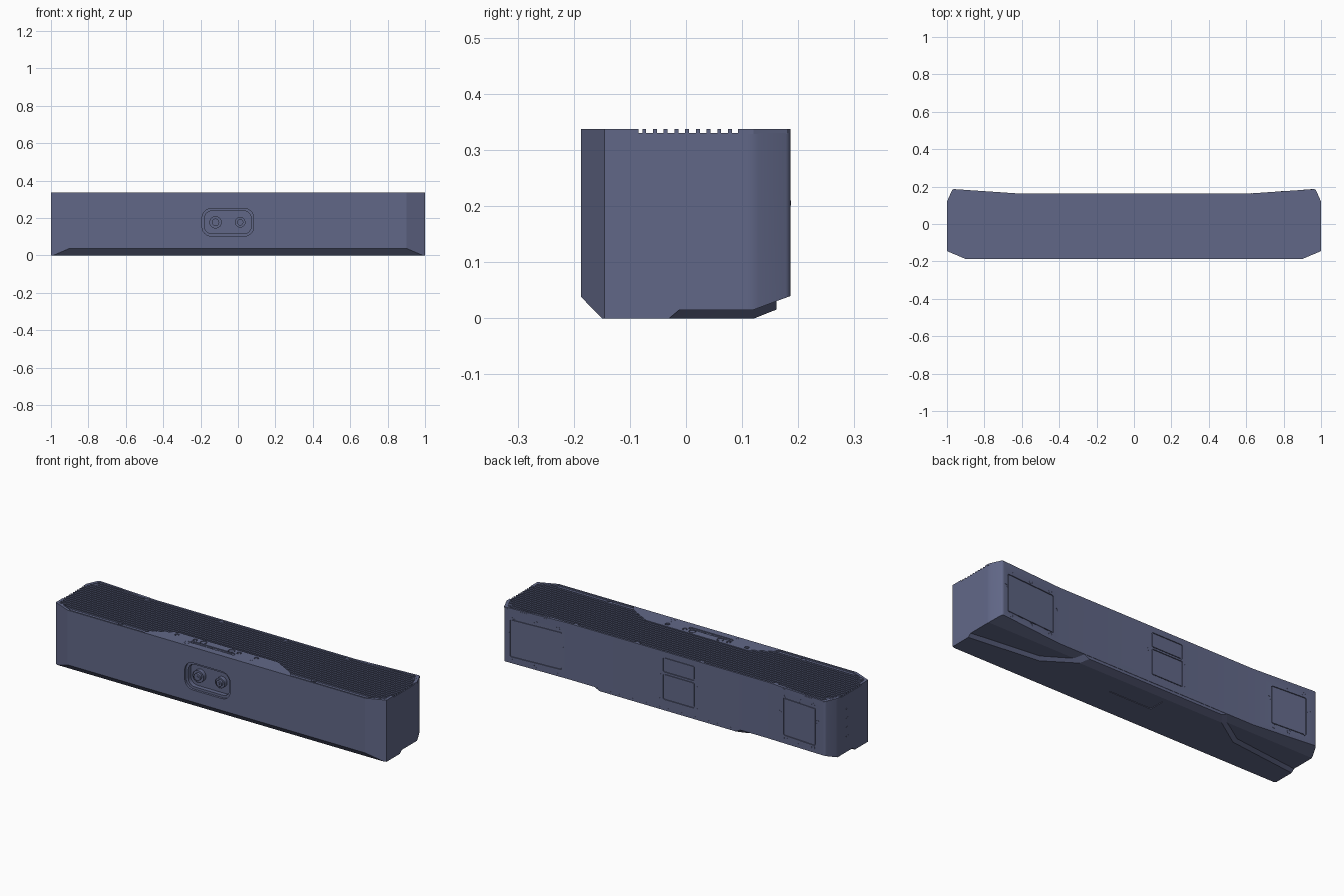
import bpy, bmesh, math
from mathutils import Matrix, Vector

if "Cube" in bpy.data.objects:
    bpy.data.objects.remove(bpy.data.objects["Cube"])

TOP, DECK = 0.337, 0.330
PAINT = bpy.data.materials.new('dark_blue_grey')
PAINT.diffuse_color = (0.12, 0.137, 0.245, 1)
PAINT.use_nodes = True
PAINT.node_tree.nodes["Principled BSDF"].inputs["Base Color"].default_value = PAINT.diffuse_color


def sym(half):
    return half + [(-x, y) for x, y in reversed(half)]


def circle(r, n=20):
    return [(r * math.cos(2 * math.pi * i / n), r * math.sin(2 * math.pi * i / n)) for i in range(n)]


def rounded(w, h, r, n=6):
    pts = []
    for q, (sx, sy) in enumerate([(1, 1), (-1, 1), (-1, -1), (1, -1)]):
        for i in range(n + 1):
            a = math.pi / 2 * (q + i / n)
            pts.append((sx * (w / 2 - r) + r * math.cos(a), sy * (h / 2 - r) + r * math.sin(a)))
    return pts


def front(x, z, y=-0.187):
    return Matrix.Translation((x, y, z)) @ Matrix.Rotation(math.pi / 2, 4, 'X')


def back(x, z):
    y = 0.162 + 0.0676 * max(0, abs(x) - 0.6)
    tilt = math.atan(0.0676) * (0 if abs(x) < 0.6 else math.copysign(1, x))
    return (Matrix.Translation((x, y, z)) @ Matrix.Rotation(math.pi + tilt, 4, 'Z')
            @ Matrix.Rotation(math.pi / 2, 4, 'X'))


def top(x, y):
    return Matrix.Translation((x, y, TOP))


def prism(name, pts, lo, hi, mat=Matrix(), upper=None, planes=(), round_back=0, dimple=0):
    """Loft an outline from lo to hi, with optional plane cuts and a sunk top."""
    bm = bmesh.new()
    a = [bm.verts.new((x, y, lo)) for x, y in pts]
    b = [bm.verts.new((x, y, hi)) for x, y in (upper or pts)]
    n = len(pts)
    bm.faces.new(a[::-1])
    cap = bm.faces.new(b)
    for i in range(n):
        bm.faces.new((a[i], a[(i + 1) % n], b[(i + 1) % n], b[i]))
    if dimple:
        bmesh.ops.inset_region(bm, faces=[cap], thickness=dimple)
        ext = bmesh.ops.extrude_face_region(bm, geom=[cap])['geom']
        vs = [v for v in ext if isinstance(v, bmesh.types.BMVert)]
        bmesh.ops.translate(bm, verts=vs, vec=(0, 0, -0.6 * dimple))
        if cap.is_valid:
            bmesh.ops.delete(bm, geom=[cap], context='FACES_ONLY')
    if round_back:
        es = [e for e in bm.edges if all(v.co.y > 0.1 and abs(v.co.x) > 0.9 for v in e.verts)
              and abs(e.verts[0].co.z - e.verts[1].co.z) > 0.1]
        bmesh.ops.bevel(bm, geom=es, offset=round_back, segments=4, profile=0.5, affect='EDGES')
    for co, no in planes:
        bmesh.ops.bisect_plane(bm, geom=bm.verts[:] + bm.edges[:] + bm.faces[:],
                               plane_co=co, plane_no=no, clear_outer=True)
        bmesh.ops.holes_fill(bm, edges=[e for e in bm.edges if e.is_boundary], sides=0)
    bmesh.ops.recalc_face_normals(bm, faces=bm.faces[:])
    bm.transform(mat)
    me = bpy.data.meshes.new(name)
    bm.to_mesh(me)
    bm.free()
    me.materials.append(PAINT)
    ob = bpy.data.objects.new(name, me)
    bpy.context.collection.objects.link(ob)
    return ob


def carve(ob, cutters):
    for c in cutters:
        c.hide_render = True
        m = ob.modifiers.new('cut', 'BOOLEAN')
        m.operation, m.solver, m.object = 'DIFFERENCE', 'EXACT', c
    bpy.context.view_layer.update()
    me = bpy.data.meshes.new_from_object(ob.evaluated_get(bpy.context.evaluated_depsgraph_get()))
    ob.modifiers.clear()
    ob.data = me
    for c in cutters:
        bpy.data.objects.remove(c)


# main cabinet with chamfered lower edges
front_cut = ((0, -0.15, 0), Vector((0, -0.038, -0.037)))
outline = sym([(0.9, -0.187), (1, -0.145), (1, 0.12), (0.97, 0.187), (0.6, 0.162)])
body = prism('cabinet', outline, 0.015, DECK, round_back=0.01,
             planes=[front_cut, ((0, 0.12, 0.015), Vector((0, 0.025, -0.067)))])

# raised base that narrows towards the back
foot = prism('base', sym([(0.9, -0.187), (1, -0.145), (1, -0.03), (0.6, 0.015), (0.38, 0.161)]), 0, 0.03,
             upper=sym([(0.9, -0.187), (1, -0.145), (1, 0.006), (0.62, 0.05), (0.44, 0.161)]),
             planes=[front_cut, ((0, 0.122, 0), Vector((0, 0.015, -0.038)))])
label = Matrix.Translation((0.03, 0.05, 0))
carve(foot, [prism('cutter', rounded(0.26, 0.09, 0.006), -0.01, 0.003, label)])

# connector recess and rear panel recesses
PANELS = [(0.785, 0.175, 0.30, 0.205), (-0.07, 0.145, 0.19, 0.14), (-0.07, 0.265, 0.19, 0.08),
          (-0.81, 0.18, 0.205, 0.205)]
cutters = [prism('cutter', rounded(0.276, 0.148, 0.05), -0.012, 0.02, front(-0.054, 0.177)),
           prism('cutter', rounded(0.25, 0.122, 0.04), -0.036, 0.02, front(-0.054, 0.177))]
for x, z, w, h in PANELS:
    cutters.append(prism('cutter', rounded(w, h, 0.008), -0.005, 0.02, back(x, z)))
carve(body, cutters)
for x, z, w, h in PANELS:
    prism('rear_panel', rounded(w - 0.008, h - 0.008, 0.006), -0.007, -0.001, back(x, z))

# rear screws
for x, z, w, h in (PANELS[0], PANELS[3]):
    for dx, dz in [(-1, 0.15), (1, 0.15), (-0.85, 0.57), (0.85, 0.57), (0, 0.57),
                   (-0.85, -0.57), (0.85, -0.57), (0, -0.57)]:
        off = w / 2 + 0.014 if abs(dx) == 1 else w / 2
        prism('rear_screw', circle(0.010, 16), -0.004, 0.0005, back(x + dx * off, z + dz * h), dimple=0.004)
for x in (-0.185, 0.045):
    for z in (0.085, 0.205):
        prism('rear_screw', circle(0.008, 16), -0.004, 0.0005, back(x, z), dimple=0.003)

# two connectors in the front recess
for x, r in ((-0.12, 0.033), (0.012, 0.028)):
    prism('connector_collar', circle(r, 32), -0.04, -0.014, front(x, 0.177), dimple=0.007)
    prism('connector_barrel', circle(r * 0.6, 24), -0.04, -0.004, front(x, 0.177), dimple=0.004)
    prism('connector_pin', circle(r * 0.2, 12), -0.04, -0.003, front(x, 0.177))
for x in (-0.075, -0.055, -0.035):
    prism('indicator', circle(0.004, 10), -0.003, 0.0005, front(x, 0.07))

# small vents on the left end
for i in range(4):
    m = Matrix.Translation((-1, 0.03, 0.1 + 0.05 * i)) @ Matrix.Rotation(-math.pi / 2, 4, 'Y')
    prism('end_vent', rounded(0.006, 0.03, 0.003), -0.003, 0.0005, m)

# control panel on top
panel = prism('control_panel', [(-0.45, -0.187), (0.45, -0.187), (0.42, -0.15), (0.30, -0.086),
                                (-0.30, -0.086), (-0.42, -0.15)], DECK - 0.002, TOP)
BUTTONS = [(-0.29, 0.009), (-0.18, 0.009), (-0.13, 0.015), (0.04, 0.015), (0.085, 0.009), (0.19, 0.009)]
cuts = [prism('cutter', rounded(0.265, 0.02, 0.009), -0.006, 0.01, top(-0.055, -0.138))]
cuts += [prism('cutter', circle(r + 0.003), -0.005, 0.01, top(x, -0.112)) for x, r in BUTTONS]
carve(panel, cuts)
for x, r in BUTTONS:
    prism('button', circle(r), -0.008, 0, top(x, -0.112), dimple=0.003)
for x, w in ((-0.115, 0.11), (0.02, 0.08)):
    prism('slider', rounded(w, 0.010, 0.004), -0.008, -0.001, top(x, -0.138))


# top grille slats, clipped to the outline and the control panel
def reach(y):
    if y < -0.145:
        return 0.9 + 0.1 * (y - 0.004 + 0.187) / 0.042
    return 1 - 0.45 * max(0, y + 0.004 - 0.12) - 0.002


for k in range(-8, 9):
    y = 0.002 + 0.0191 * k
    x1 = reach(y)
    x0 = 0.29 + 1.9 * (-0.083 - y)
    spans = [(x0, x1), (-x1, -x0)] if y < -0.085 else [(-x1, x1)]
    for a, b in spans:
        prism('grille_slat', [(a, y - 0.0035), (b, y - 0.0035), (b, y + 0.0035), (a, y + 0.0035)],
              DECK - 0.002, TOP)

# grille rim along front, back and corners
for s in (-1, 1):
    for name, pts in [
            ('front_rim', [(0.45, -0.187), (0.9, -0.187), (0.92, -0.178), (0.45, -0.178)]),
            ('front_corner_rim', [(0.9, -0.187), (1, -0.145), (1, -0.085), (0.985, -0.085),
                                  (0.985, -0.137), (0.895, -0.174)]),
            ('back_corner_rim', [(1, 0.093), (1, 0.12), (0.973, 0.180), (0.964, 0.186), (0.945, 0.172),
                                 (0.958, 0.170), (0.985, 0.117), (0.985, 0.093)]),
            ('back_rim', [(0, 0.162), (0, 0.152), (0.6, 0.152), (0.95, 0.174), (0.964, 0.186), (0.6, 0.162)])]:
        prism(name, [(s * x, y) for x, y in pts], DECK - 0.002, TOP)

# top screws
for x, y in [(-0.96, -0.135), (0.97, -0.135), (-0.6, -0.157), (0.57, -0.157), (-0.2, -0.157), (0.19, -0.157),
             (-0.96, 0.14), (0.96, 0.153), (-0.65, 0.145), (0.56, 0.145), (-0.2, 0.145), (0.19, 0.145)]:
    prism('top_screw', circle(0.014, 16), -0.01, 0.0003, top(x, y), dimple=0.004)

# smooth round parts, keep hard edges
bpy.ops.object.select_all(action='SELECT')
bpy.context.view_layer.objects.active = body
bpy.ops.object.shade_smooth_by_angle(angle=math.radians(20))
